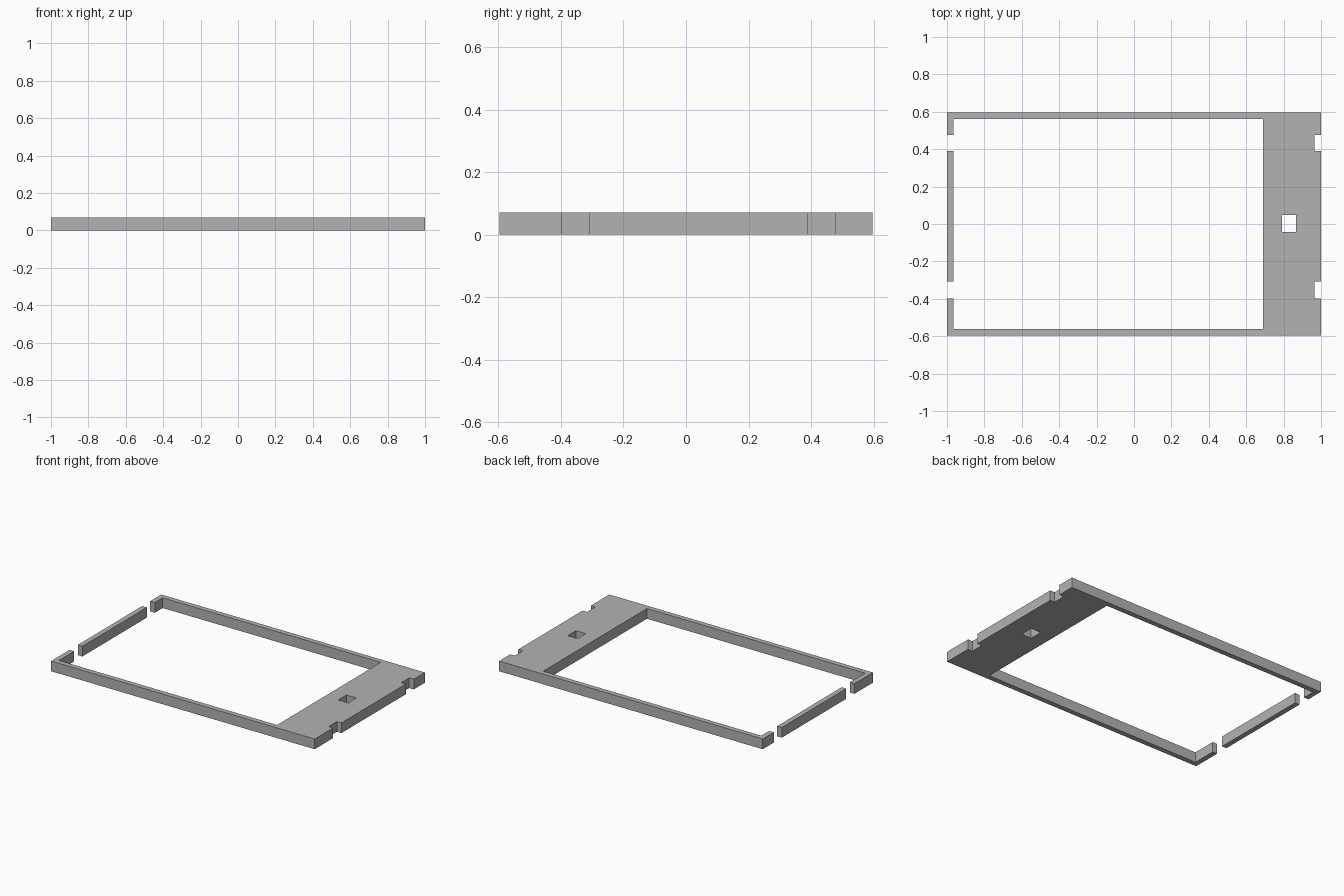
import bpy
import bmesh

HEIGHT = 0.07
WALL = 0.035
HALF_X, HALF_Y = 1.0, 0.597
PANEL_X = 0.69
SLOTS = [(-0.397, -0.308), (0.39, 0.477)]

cube = bpy.data.objects.get("Cube")
if cube:
    bpy.data.objects.remove(cube, do_unlink=True)

grey = bpy.data.materials.new("plain grey")
grey.use_nodes = True
grey.diffuse_color = (0.45, 0.45, 0.45, 1)
grey.node_tree.nodes["Principled BSDF"].inputs["Base Color"].default_value = grey.diffuse_color


def box(name, x0, x1, y0, y1, z0=0.0, z1=HEIGHT):
    """Axis-aligned box between the given limits."""
    bm = bmesh.new()
    bmesh.ops.create_cube(bm, size=1)
    for v in bm.verts:
        v.co.x = x1 if v.co.x > 0 else x0
        v.co.y = y1 if v.co.y > 0 else y0
        v.co.z = z1 if v.co.z > 0 else z0
    mesh = bpy.data.meshes.new(name)
    bm.to_mesh(mesh)
    bm.free()
    mesh.materials.append(grey)
    obj = bpy.data.objects.new(name, mesh)
    bpy.context.collection.objects.link(obj)
    return obj


def cut(target, x0, x1, y0, y1):
    """Cut a vertical opening right through the target."""
    cutter = box("opening_cutter", x0, x1, y0, y1, -HEIGHT, 2 * HEIGHT)
    cutter.hide_render = True
    mod = target.modifiers.new("opening", "BOOLEAN")
    mod.operation = "DIFFERENCE"
    mod.solver = "EXACT"
    mod.object = cutter
    bpy.context.view_layer.objects.active = target
    bpy.ops.object.modifier_apply(modifier=mod.name)
    bpy.data.objects.remove(cutter, do_unlink=True)


# Frame with a wide end panel
frame = box("frame", -HALF_X, HALF_X, -HALF_Y, HALF_Y)
cut(frame, -HALF_X + WALL, PANEL_X, -HALF_Y + WALL, HALF_Y - WALL)

# Gap in the narrow end, holding a free-standing rail
cut(frame, -HALF_X - WALL, -HALF_X + 2 * WALL, SLOTS[0][0], SLOTS[1][1])
box("end_rail", -HALF_X, -HALF_X + WALL, SLOTS[0][1], SLOTS[1][0])

# Notches in the panel's outer edge
for y0, y1 in SLOTS:
    cut(frame, HALF_X - WALL, HALF_X + WALL, y0, y1)

# Rectangular hole in the panel
cut(frame, 0.79, 0.865, -0.043, 0.047)
